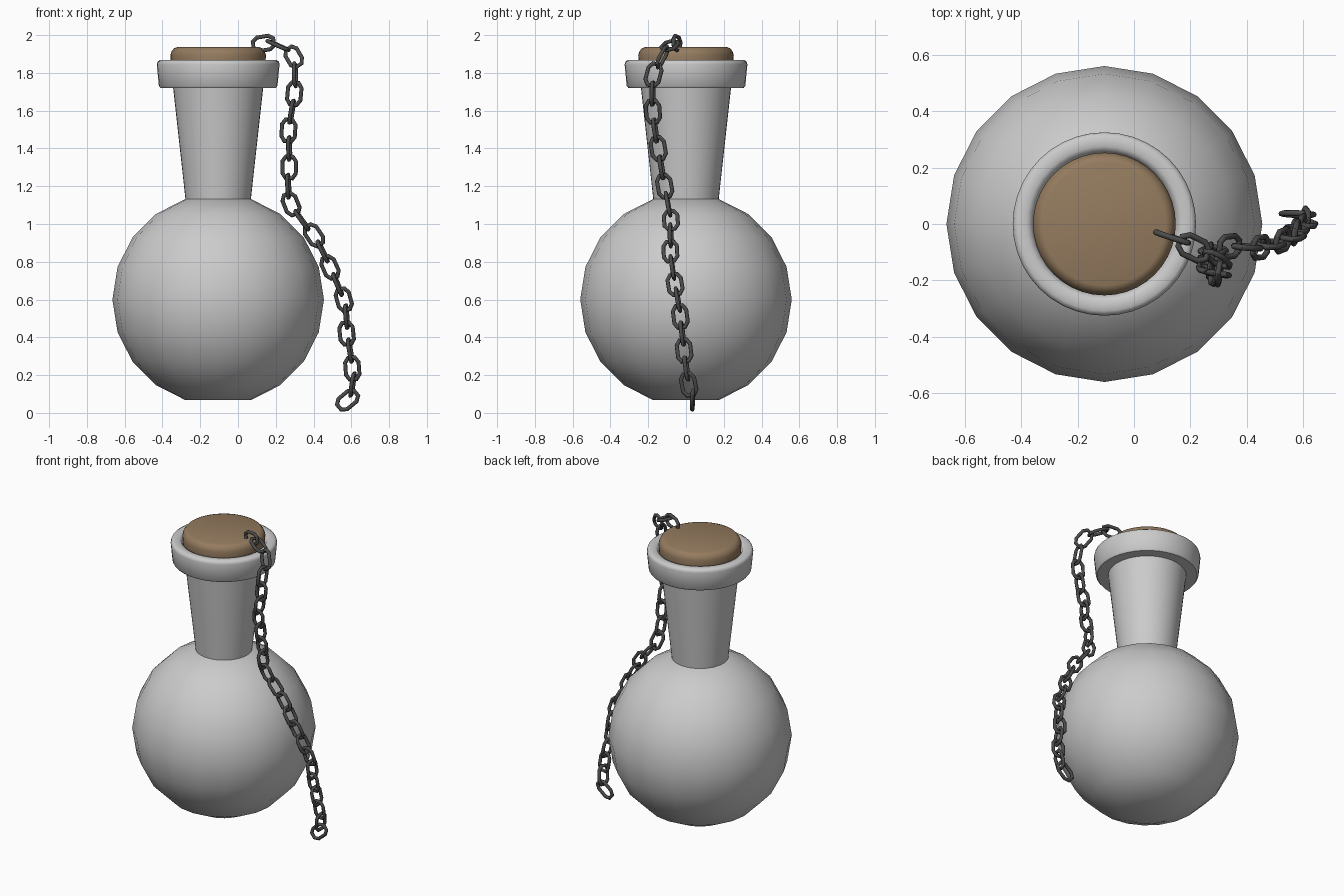
import bpy, bmesh, math
from mathutils import Vector, Matrix

if "Cube" in bpy.data.objects:
    bpy.data.objects.remove(bpy.data.objects["Cube"])

AXIS_X = -0.105


def material(name, rgb):
    m = bpy.data.materials.new(name)
    m.diffuse_color = (*rgb, 1)
    m.use_nodes = True
    m.node_tree.nodes["Principled BSDF"].inputs["Base Color"].default_value = m.diffuse_color
    return m


def finish(name, bm, angle, mat=None):
    bmesh.ops.recalc_face_normals(bm, faces=bm.faces)
    me = bpy.data.meshes.new(name)
    bm.to_mesh(me)
    bm.free()
    ob = bpy.data.objects.new(name, me)
    bpy.context.collection.objects.link(ob)
    if mat:
        me.materials.append(mat)
    bpy.ops.object.select_all(action='DESELECT')
    ob.select_set(True)
    bpy.context.view_layer.objects.active = ob
    bpy.ops.object.shade_smooth_by_angle(angle=math.radians(angle))
    return ob


def skin(bm, rings, closed=False):
    """Bridge consecutive rings of vertices with quads."""
    n = len(rings[0])
    for k in range(len(rings) if closed else len(rings) - 1):
        a, b = rings[k], rings[(k + 1) % len(rings)]
        for i in range(n):
            j = (i + 1) % n
            bm.faces.new((a[i], a[j], b[j], b[i]))


def lathe(name, profile, segs, angle, mat=None, closed=False):
    bm = bmesh.new()
    rings = [[bm.verts.new((AXIS_X + r * math.cos(2 * math.pi * i / segs),
                            r * math.sin(2 * math.pi * i / segs), z))
              for i in range(segs)] for r, z in profile]
    skin(bm, rings, closed)
    if not closed:
        bm.faces.new(rings[0])
        bm.faces.new(rings[-1])
    return finish(name, bm, angle, mat)


# Round body: 20-sided sphere with the poles cut off
R = 0.56
body = [(R * math.cos(math.radians(a)), 0.6 + R * math.sin(math.radians(a)))
        for a in range(-72, 73, 18)]
lathe("flask_body", body, 20, 40)

# Flared neck
lathe("flask_neck", [(0.173, 1.13), (0.24, 1.735)], 40, 40)

# Lip ring with softened edges
lathe("flask_lip", [(0.235, 1.72), (0.305, 1.72), (0.314, 1.731), (0.325, 1.845),
                    (0.321, 1.86), (0.308, 1.868), (0.275, 1.868), (0.26, 1.86),
                    (0.252, 1.84), (0.235, 1.75)], 40, 50, closed=True)

# Cork stopper
cork = material("cork", (0.30, 0.20, 0.115))
lathe("cork_stopper", [(0.225, 1.74), (0.25, 1.84), (0.253, 1.895), (0.247, 1.913),
                       (0.234, 1.93), (0.218, 1.936)], 40, 50, cork)

# Chain: link centres from the cork down to the ground
centres = [Vector(p) for p in (
    (0.135, -0.048, 1.956), (0.212, -0.085, 1.945), (0.295, -0.125, 1.885),
    (0.302, -0.172, 1.79), (0.298, -0.177, 1.69), (0.284, -0.175, 1.595),
    (0.267, -0.163, 1.495), (0.271, -0.147, 1.40), (0.271, -0.13, 1.30),
    (0.266, -0.113, 1.20), (0.281, -0.095, 1.105), (0.338, -0.08, 1.02),
    (0.402, -0.082, 0.94), (0.448, -0.083, 0.855), (0.487, -0.072, 0.77),
    (0.527, -0.058, 0.68), (0.56, -0.043, 0.60), (0.574, -0.03, 0.51),
    (0.575, -0.02, 0.42), (0.593, -0.01, 0.33), (0.605, 0.002, 0.235),
    (0.606, 0.014, 0.15), (0.58, 0.035, 0.068))]

# Octagonal link centreline (across, along)
OUTLINE = [(0.036, -0.032), (0.036, 0.032), (0.018, 0.058), (-0.018, 0.058),
           (-0.036, 0.032), (-0.036, -0.032), (-0.018, -0.058), (0.018, -0.058)]
WIRE, SIDES = 0.0105, 8


def add_link(bm, centre, along, normal):
    along = along.normalized()
    across = along.cross(normal).normalized()
    normal = across.cross(along)
    rot = Matrix((across, along, normal)).transposed()
    pts = [Vector((x, y, 0)) for x, y in OUTLINE]
    rings = []
    for i, p in enumerate(pts):
        d0 = (p - pts[i - 1]).normalized()
        d1 = (pts[(i + 1) % len(pts)] - p).normalized()
        t = (d0 + d1).normalized()
        out = Vector((t.y, -t.x, 0)) / t.dot(d1)
        ring = []
        for k in range(SIDES):
            a = 2 * math.pi * k / SIDES
            q = p + WIRE * (out * math.cos(a) + Vector((0, 0, 1)) * math.sin(a))
            ring.append(bm.verts.new(centre + rot @ q))
        rings.append(ring)
    skin(bm, rings, closed=True)


bm = bmesh.new()
last = len(centres) - 1
for i, c in enumerate(centres):
    along = centres[min(i + 1, last)] - centres[max(i - 1, 0)]
    if i == 0:
        along = Vector((0.12, -0.04, 0.02))
    elif i == last:
        along = Vector((-0.09, 0.0, -0.075))
    facing = Vector((0.15, 1, 0))
    # every other link is turned a quarter
    normal = facing if i % 2 == 0 else along.cross(facing)
    add_link(bm, c, along, normal)
finish("chain", bm, 50, material("dark_iron", (0.07, 0.07, 0.07)))
